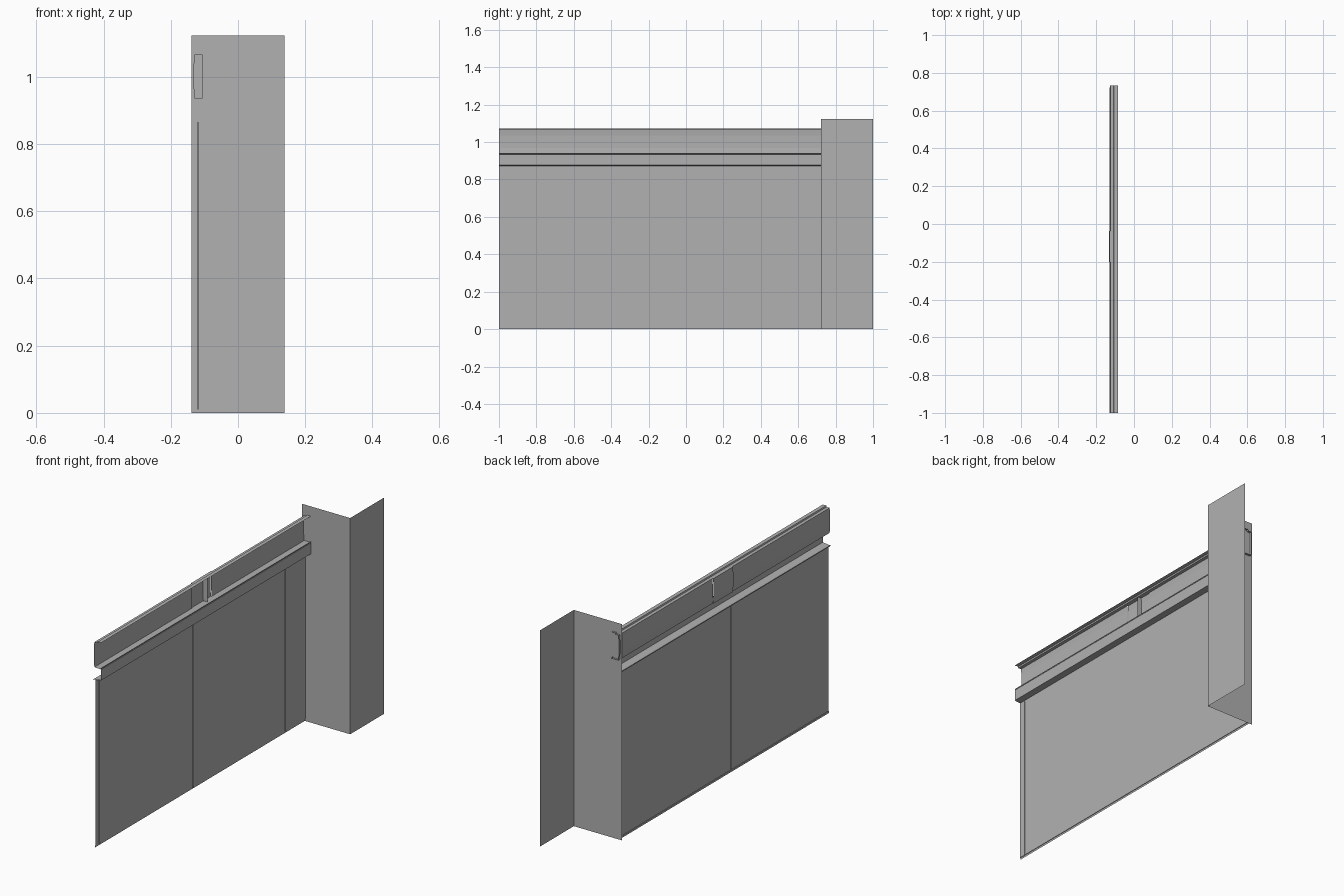
import bpy, bmesh

if "Cube" in bpy.data.objects:
    bpy.data.objects.remove(bpy.data.objects["Cube"])

RAIL_END = 0.733
POST_Y = 0.722
PANEL_X = -0.1185

# Dark grey metal
metal = bpy.data.materials.new("grey_metal")
metal.diffuse_color = (0.44, 0.44, 0.44, 1)
metal.use_nodes = True
metal.node_tree.nodes["Principled BSDF"].inputs["Base Color"].default_value = metal.diffuse_color


def add(name, me):
    me.materials.append(metal)
    ob = bpy.data.objects.new(name, me)
    bpy.context.collection.objects.link(ob)
    return ob


def make(name, verts, faces):
    me = bpy.data.meshes.new(name)
    me.from_pydata(verts, [], faces)
    return add(name, me)


def sheet(name, profile, y0, y1):
    """Folded sheet: an (x, z) profile run along y."""
    n = len(profile)
    verts = [(x, y, z) for y in (y0, y1) for x, z in profile]
    return make(name, verts, [(i, i + 1, n + i + 1, n + i) for i in range(n - 1)])


def box(name, x0, x1, y0, y1, z0, z1):
    bm = bmesh.new()
    bmesh.ops.create_cube(bm, size=1)
    for v in bm.verts:
        v.co.x = x0 if v.co.x < 0 else x1
        v.co.y = y0 if v.co.y < 0 else y1
        v.co.z = z0 if v.co.z < 0 else z1
    me = bpy.data.meshes.new(name)
    bm.to_mesh(me)
    bm.free()
    return add(name, me)


# Corner post: two open faces, front and right
P = 0.139
make("corner_post",
     [(x, y, z) for z in (0, 1.123) for x, y in ((-P, POST_Y), (P, POST_Y), (P, 1))],
     [(0, 1, 4, 3), (1, 2, 5, 4)])

# Top rail: channel opening to +x, with a stepped top flange and slightly bowed web
top = [(-0.086, 1.073), (-0.106, 1.073), (-0.108, 1.066)]
web = [(-0.125, 1.066), (-0.128, 1.036), (-0.128, 0.968), (-0.125, 0.936)]
bottom = [(-0.086, 0.936), (-0.086, 0.941)]
sheet("top_rail_front", top + web + bottom, -1, -0.2)
sheet("top_rail_back", top + web + bottom, -0.037, RAIL_END)

# Joint piece between the two rails, its web set slightly outwards
joint = [(x - 0.004, z) for x, z in web]
sheet("rail_joint", top + joint + bottom, -0.2, -0.037)

# Stiffener plate across the channel
plate = joint + [(-0.106, 0.936), (-0.106, 1.066)]
make("rail_stiffener", [(x, -0.1, z) for x, z in plate], [tuple(range(len(plate)))])

# Recessed groove below the rail, running down into the panel and its bottom hem
sheet("groove_and_panel",
      [(-0.125, 0.936), (-0.086, 0.934), (-0.086, 0.877), (PANEL_X, 0.873),
       (PANEL_X, 0.01), (PANEL_X - 0.003, 0.01), (PANEL_X - 0.003, 0)], -1, POST_Y)
sheet("panel_top_lip", [(PANEL_X, 0.873), (-0.129, 0.873), (-0.129, 0.868)], -1, POST_Y)

# Slim panel ribs: outer side, inner side or both
R = 0.0015
ribs = [(-0.967, R, R), (-0.58, R, 0), (-0.2, R, R), (0.19, R, 0), (0.56, 0, R)]
for i, (y, out, inn) in enumerate(ribs):
    box("panel_rib_%d" % i, PANEL_X - out, PANEL_X + inn,
        y - 0.004, y + 0.004, 0.01, 0.866)
